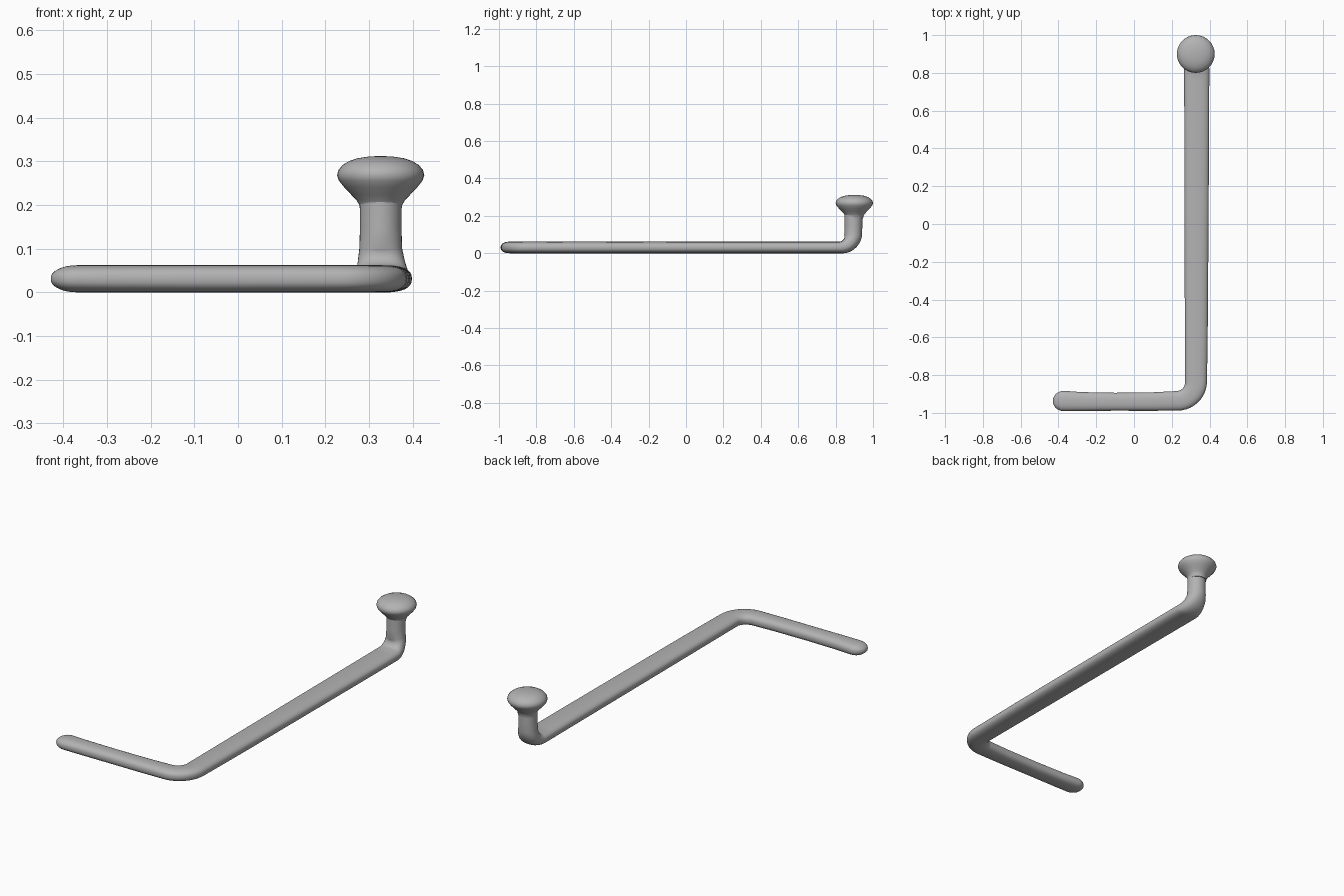
import bpy, bmesh, math
from mathutils import Vector

cube = bpy.data.objects.get("Cube")
if cube:
    bpy.data.objects.remove(cube, do_unlink=True)

grey = bpy.data.materials.new("grey metal")
grey.use_nodes = True
GREY = (0.45, 0.45, 0.45, 1)
grey.diffuse_color = GREY
grey.node_tree.nodes["Principled BSDF"].inputs["Base Color"].default_value = GREY

SIDES = 32


def skin(name, rings):
    """Join closed rings of points into a capped smooth tube."""
    bm = bmesh.new()
    loops = [[bm.verts.new(p) for p in ring] for ring in rings]
    for a, b in zip(loops, loops[1:]):
        for i in range(SIDES):
            j = (i + 1) % SIDES
            bm.faces.new((a[i], a[j], b[j], b[i]))
    bm.faces.new(loops[0][::-1])
    bm.faces.new(loops[-1])
    bmesh.ops.recalc_face_normals(bm, faces=bm.faces)
    mesh = bpy.data.meshes.new(name)
    bm.to_mesh(mesh)
    bm.free()
    mesh.materials.append(grey)
    obj = bpy.data.objects.new(name, mesh)
    bpy.context.collection.objects.link(obj)
    bpy.ops.object.select_all(action="DESELECT")
    obj.select_set(True)
    bpy.context.view_layer.objects.active = obj
    bpy.ops.object.shade_smooth_by_angle(angle=math.radians(60))


def section(centre, side, up, width, height, power):
    """Superellipse ring; a higher power gives a flatter bar."""
    ring = []
    for i in range(SIDES):
        a = math.tau * i / SIDES
        c, s = math.cos(a), math.sin(a)
        u = math.copysign(abs(c) ** (2 / power), c) * width / 2
        v = math.copysign(abs(s) ** (2 / power), s) * height / 2
        ring.append(Vector(centre) + side * u + up * v)
    return ring


X, Y, Z = Vector((1, 0, 0)), Vector((0, 1, 0)), Vector((0, 0, 1))
THICK, MID = 0.062, 0.031
rings = []

# Rounded tip of the short arm
for k in range(1, 9):
    a = math.pi / 2 * k / 8
    x = -0.37 - 0.06 * math.cos(a)
    rings.append(section((x, -0.937, MID), Y, Z, 0.108 * math.sin(a), THICK * math.sin(a), 2.4))

# Short arm
for x, y, w in ((-0.28, -0.94, 0.1), (-0.1, -0.941, 0.095), (0.1, -0.94, 0.098)):
    rings.append(section((x, y, MID), Y, Z, w, THICK, 2.5))

# Level corner, turning from the short arm into the long arm
R = 0.1
for k in range(11):
    a = math.pi / 2 * k / 10
    out = X * math.sin(a) - Y * math.cos(a)
    centre = Vector((0.328 - R, -0.936 + R, MID)) + out * R
    rings.append(section(centre, -out, Z, 0.103 + 0.014 * k / 10, THICK, 2.5))

# Long arm, widening slightly toward the back
for y, x, w in ((-0.5, 0.33, 0.122), (0, 0.331, 0.127), (0.5, 0.332, 0.131), (0.76, 0.332, 0.133)):
    rings.append(section((x, y, MID), -X, Z, w, THICK, 2.6))

# Upward bend into the round post
R = 0.07
for k in range(11):
    t = k / 10
    a = math.pi / 2 * t
    out = Y * math.sin(a) - Z * math.cos(a)
    centre = Vector((0.332 - 0.005 * t, 0.894 - R, MID + R)) + out * R
    rings.append(section(centre, -X, -out, 0.133 - 0.035 * t, THICK + 0.034 * t, 2.6 - 0.6 * t))

# Post
for z, w in ((0.15, 0.095), (0.21, 0.096)):
    rings.append(section((0.327, 0.895, z), -X, -Y, w, w, 2))
skin("cranked_bar", rings)

# Mushroom knob, turned from a profile of radius and height
profile = ((0.047, 0.185), (0.049, 0.2), (0.055, 0.21), (0.068, 0.224), (0.084, 0.241),
           (0.096, 0.256), (0.1, 0.268), (0.097, 0.28), (0.088, 0.291), (0.074, 0.3),
           (0.054, 0.307), (0.028, 0.311), (0.008, 0.312))
skin("knob", [section((0.327, 0.9, z), X, Y, 2 * r, 2 * r, 2) for r, z in profile])
